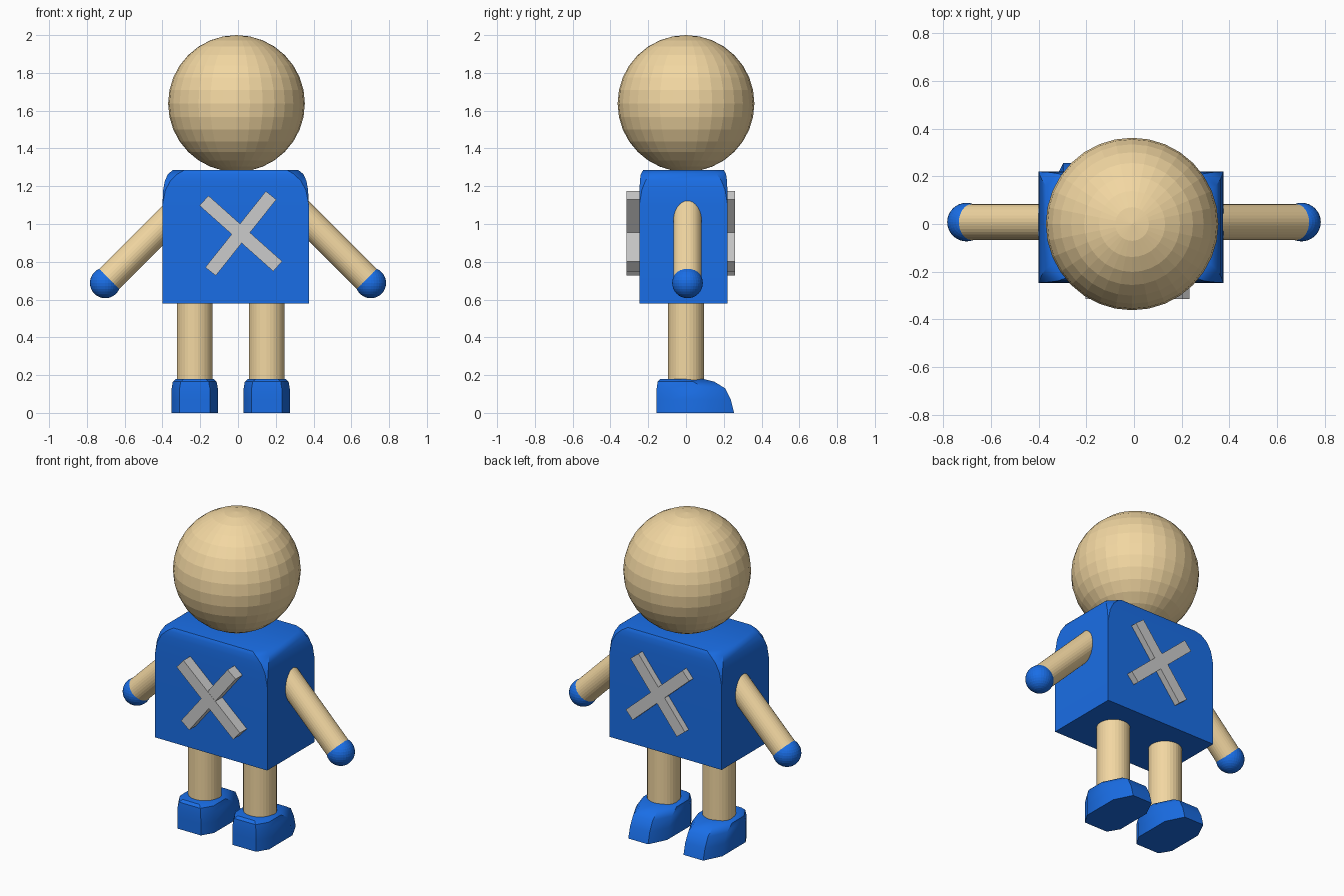
import bpy, bmesh, math
from mathutils import Vector

if "Cube" in bpy.data.objects:
    bpy.data.objects.remove(bpy.data.objects["Cube"])


def material(name, rgb):
    m = bpy.data.materials.new(name)
    m.diffuse_color = (*rgb, 1)
    m.use_nodes = True
    m.node_tree.nodes["Principled BSDF"].inputs["Base Color"].default_value = m.diffuse_color
    return m


TAN = material("tan", (0.89, 0.68, 0.36))
BLUE = material("blue", (0.01, 0.155, 0.79))


def finish(name, mat):
    ob = bpy.context.object
    ob.name = name
    if mat:
        ob.data.materials.append(mat)
    return ob


def sphere(name, loc, r, mat):
    bpy.ops.mesh.primitive_uv_sphere_add(segments=32, ring_count=16, radius=r, location=loc)
    return finish(name, mat)


def rod(name, a, b, r, mat):
    a, b = Vector(a), Vector(b)
    bpy.ops.mesh.primitive_cylinder_add(vertices=32, radius=r, depth=(b - a).length,
                                        location=(a + b) / 2)
    bpy.context.object.rotation_euler = (b - a).to_track_quat('Z', 'Y').to_euler()
    return finish(name, mat)


def ring(z, x0, x1, y0, y1, front, back):
    """Rectangle with cut corners; front and back are (dx, dy) cuts."""
    (fx, fy), (bx, by) = front, back
    return [(x0 + fx, y0, z), (x1 - fx, y0, z), (x1, y0 + fy, z), (x1, y1 - by, z),
            (x1 - bx, y1, z), (x0 + bx, y1, z), (x0, y1 - by, z), (x0, y0 + fy, z)]


def loft(name, rings, mat):
    bm = bmesh.new()
    loops = [[bm.verts.new(p) for p in r] for r in rings]
    for lo, hi in zip(loops, loops[1:]):
        for i in range(8):
            j = (i + 1) % 8
            bm.faces.new((lo[i], lo[j], hi[j], hi[i]))
    bm.faces.new(loops[0][::-1])
    bm.faces.new(loops[-1])
    bmesh.ops.remove_doubles(bm, verts=bm.verts, dist=1e-5)
    bmesh.ops.recalc_face_normals(bm, faces=bm.faces)
    me = bpy.data.meshes.new(name)
    bm.to_mesh(me)
    bm.free()
    ob = bpy.data.objects.new(name, me)
    bpy.context.collection.objects.link(ob)
    bpy.ops.object.select_all(action='DESELECT')
    ob.select_set(True)
    bpy.context.view_layer.objects.active = ob
    bpy.ops.object.shade_smooth_by_angle(angle=math.radians(35))
    return finish(name, mat)


# Head
sphere("head", (-0.008, 0, 1.638), 0.362, TAN)

# Torso: square box with softened upper corners (z, x inset, y inset, corner cut)
torso = [(0.58, 0, 0, 0), (1.10, 0, 0, 0), (1.18, 0.004, 0.001, 0.012),
         (1.23, 0.013, 0.003, 0.03), (1.265, 0.03, 0.008, 0.05), (1.285, 0.055, 0.02, 0.06)]
loft("torso", [ring(z, -0.40 + ix, 0.375 - ix, -0.247 + iy, 0.22 - iy, (c, c), (c, c))
               for z, ix, iy, c in torso], BLUE)

# Crossed bars running through the torso
for i, (length, angle) in enumerate(((0.523, 41.7), (0.515, -51.5))):
    bpy.ops.mesh.primitive_cube_add(size=1, location=(0.015, -0.0275, 0.95),
                                    rotation=(0, math.radians(angle), 0))
    bpy.context.object.scale = (length, 0.575 - 0.002 * i, 0.071)
    finish(f"cross_bar_{i + 1}", None)

# Shoe sections: z, half width, heel y, toe y
shoe = [(0, 0.123, -0.155, 0.255), (0.07, 0.123, -0.155, 0.237), (0.13, 0.122, -0.155, 0.207),
        (0.165, 0.116, -0.15, 0.15), (0.18, 0.10, -0.135, 0.09)]

# Limbs
for side, s, leg_x in (("left", -1, -0.229), ("right", 1, 0.152)):
    hand = Vector((0.703 * s, 0.008, 0.688))
    direction = Vector((-s, 0, 1)).normalized()
    rod(side + "_arm", hand + direction * 0.025, hand + direction * 0.56, 0.075, TAN)
    sphere(side + "_hand", hand, 0.081, BLUE)
    rod(side + "_leg", (leg_x, 0, 0.1), (leg_x, 0, 0.65), 0.095, TAN)
    loft(side + "_shoe", [ring(z, leg_x - w, leg_x + w, y0, y1, (0.042, 0.07), (0.055, 0.11))
                          for z, w, y0, y1 in shoe], BLUE)
